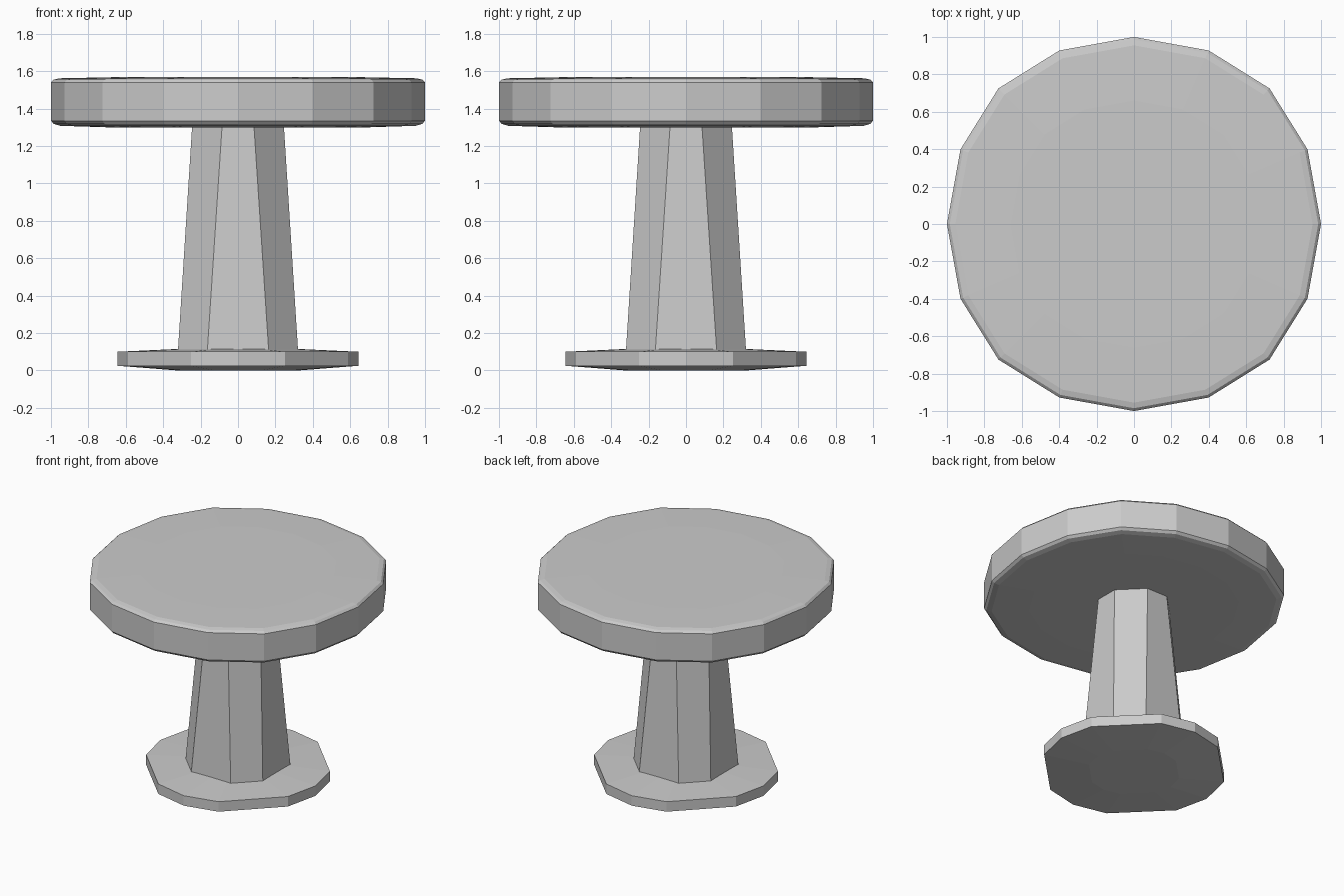
import bpy, bmesh, math

if "Cube" in bpy.data.objects:
    bpy.data.objects.remove(bpy.data.objects["Cube"])

grey = bpy.data.materials.new("light_grey")
grey.diffuse_color = (0.6, 0.6, 0.6, 1)
grey.use_nodes = True
grey.node_tree.nodes["Principled BSDF"].inputs["Base Color"].default_value = grey.diffuse_color


def four_fold(points):
    """Repeat a quarter outline of (radius, degrees) around z."""
    return [(r * math.cos(math.radians(a + q * 90)), r * math.sin(math.radians(a + q * 90)))
            for q in range(4) for r, a in points]


def loft(name, rings):
    """Skin a closed solid through (outline, scale, z) rings, bottom to top."""
    bm = bmesh.new()
    loops = [[bm.verts.new((x * s, y * s, z)) for x, y in outline] for outline, s, z in rings]
    n = len(loops[0])
    for low, high in zip(loops, loops[1:]):
        for i in range(n):
            j = (i + 1) % n
            bm.faces.new((low[i], low[j], high[j], high[i]))
    bm.faces.new(loops[0][::-1])
    bm.faces.new(loops[-1])
    bmesh.ops.recalc_face_normals(bm, faces=bm.faces)
    mesh = bpy.data.meshes.new(name)
    bm.to_mesh(mesh)
    bm.free()
    mesh.materials.append(grey)
    obj = bpy.data.objects.new(name, mesh)
    bpy.context.collection.objects.link(obj)
    return obj


# Outlines: 16-sided top, 12-sided foot, 8-sided column
top_outline = four_fold([(1.0, 0), (1.01, 23.3), (1.025, 45), (1.01, 66.7)])
foot_outline = four_fold([(0.645, 0), (0.64, 23), (0.64, 67)])


def chamfered_square(half, flat):
    r, a = math.hypot(half, flat), math.degrees(math.atan2(flat, half))
    return four_fold([(r, a), (r, 90 - a)])


# Thick round table top with softly bevelled rims
loft("table_top", [(top_outline, s, z) for s, z in (
    (0.70, 1.30), (0.95, 1.308), (0.985, 1.318), (1.0, 1.335),
    (1.0, 1.54), (0.985, 1.555), (0.955, 1.562), (0.66, 1.568))])

# Tapered column
loft("column", [(chamfered_square(0.322, 0.165), 1, 0.09),
                (chamfered_square(0.245, 0.085), 1, 1.31)])

# Foot plate, slightly domed above and below
loft("foot_plate", [(foot_outline, s, z) for s, z in (
    (0.5, 0.0), (1.0, 0.025), (1.0, 0.10), (0.5, 0.115))])
